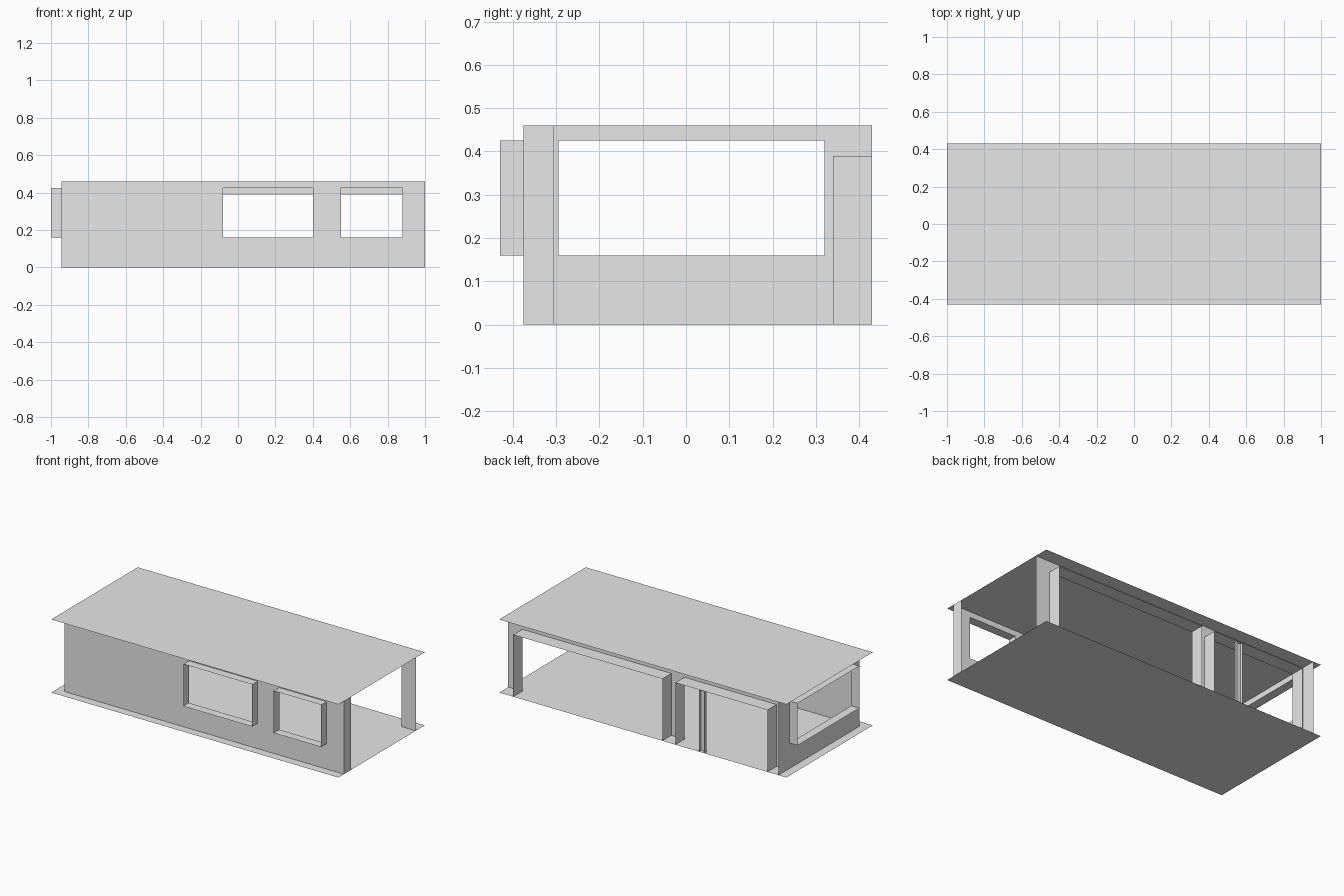
import bpy
import bmesh

cube = bpy.data.objects.get("Cube")
if cube:
    bpy.data.objects.remove(cube, do_unlink=True)

grey = bpy.data.materials.new("plain_grey")
grey.use_nodes = True
grey.diffuse_color = (0.8, 0.8, 0.8, 1)
grey.node_tree.nodes["Principled BSDF"].inputs["Base Color"].default_value = (0.8, 0.8, 0.8, 1)

# Overall levels and wall planes
TOP, HEAD, SILL, DOOR = 0.46, 0.425, 0.16, 0.39
FRONT, BACK, EDGE, SIDE = -0.375, 0.34, 0.43, -0.945


def place(axis, depth, u, v):
    """Point on a plane perpendicular to the given axis."""
    return {"x": (depth, u, v), "y": (u, depth, v), "z": (u, v, depth)}[axis]


def finish(name, bm):
    bmesh.ops.remove_doubles(bm, verts=bm.verts[:], dist=0.0001)
    mesh = bpy.data.meshes.new(name)
    bm.to_mesh(mesh)
    bm.free()
    mesh.materials.append(grey)
    obj = bpy.data.objects.new(name, mesh)
    bpy.context.collection.objects.link(obj)
    return obj


def sheet(name, axis, depth, us, vs, holes=(), flip=False):
    """Flat sheet with rectangular openings (u0, u1, v0, v1)."""
    bm = bmesh.new()
    cu = sorted({*us, *(c for h in holes for c in h[:2])})
    cv = sorted({*vs, *(c for h in holes for c in h[2:])})
    for a, b in zip(cu, cu[1:]):
        for c, d in zip(cv, cv[1:]):
            if any(h[0] <= a < h[1] and h[2] <= c < h[3] for h in holes):
                continue
            corners = [(a, c), (b, c), (b, d), (a, d)]
            if flip:
                corners.reverse()
            bm.faces.new([bm.verts.new(place(axis, depth, *p)) for p in corners])
    return finish(name, bm)


def surround(name, axis, near, far, hole, sill=True):
    """Thin reveal projecting from the edges of an opening."""
    u0, u1, v0, v1 = hole
    path = [(u0, v0), (u0, v1), (u1, v1), (u1, v0)]
    if sill:
        path.append(path[0])
    bm = bmesh.new()
    for p, q in zip(path, path[1:]):
        ends = [(near, p), (near, q), (far, q), (far, p)]
        bm.faces.new([bm.verts.new(place(axis, d, *c)) for d, c in ends])
    return finish(name, bm)


# Floor and roof slabs
sheet("floor", "z", 0, (-1, 1), (-EDGE, EDGE), flip=True)
sheet("roof", "z", TOP, (-1, 1), (-EDGE, EDGE))

# Front wall with two windows
windows = [(-0.08, 0.40, SILL, HEAD), (0.55, 0.88, SILL, HEAD)]
sheet("front_wall", "y", FRONT, (SIDE, 1), (0, TOP), windows)
for i, hole in enumerate(windows, 1):
    surround(f"front_window_frame_{i}", "y", FRONT, -EDGE, hole)
sheet("front_wall_return", "x", 1, (FRONT, -0.305), (0, TOP))

# Closed end wall with one wide window
end_hole = (-0.295, 0.32, SILL, HEAD)
sheet("end_wall", "x", SIDE, (FRONT, EDGE), (0, TOP), [end_hole], flip=True)
surround("end_window_frame", "x", SIDE, -1, end_hole)

# Back wall with two door openings
doors = [(-0.136, 0.902, 0, DOOR), (-0.868, -0.227, 0, DOOR)]
sheet("back_wall", "y", BACK, (SIDE, 1), (0, TOP), doors, flip=True)
for i, hole in enumerate(doors, 1):
    surround(f"door_frame_{i}", "y", BACK, EDGE, hole, sill=False)

# Slim post dividing the smaller door opening
for label, x in (("left", -0.39), ("right", -0.43)):
    sheet(f"door_post_{label}", "x", x, (0.41, EDGE), (0, DOOR), flip=True)
sheet("door_post_face", "y", 0.41, (-0.43, -0.39), (0, DOOR), flip=True)
